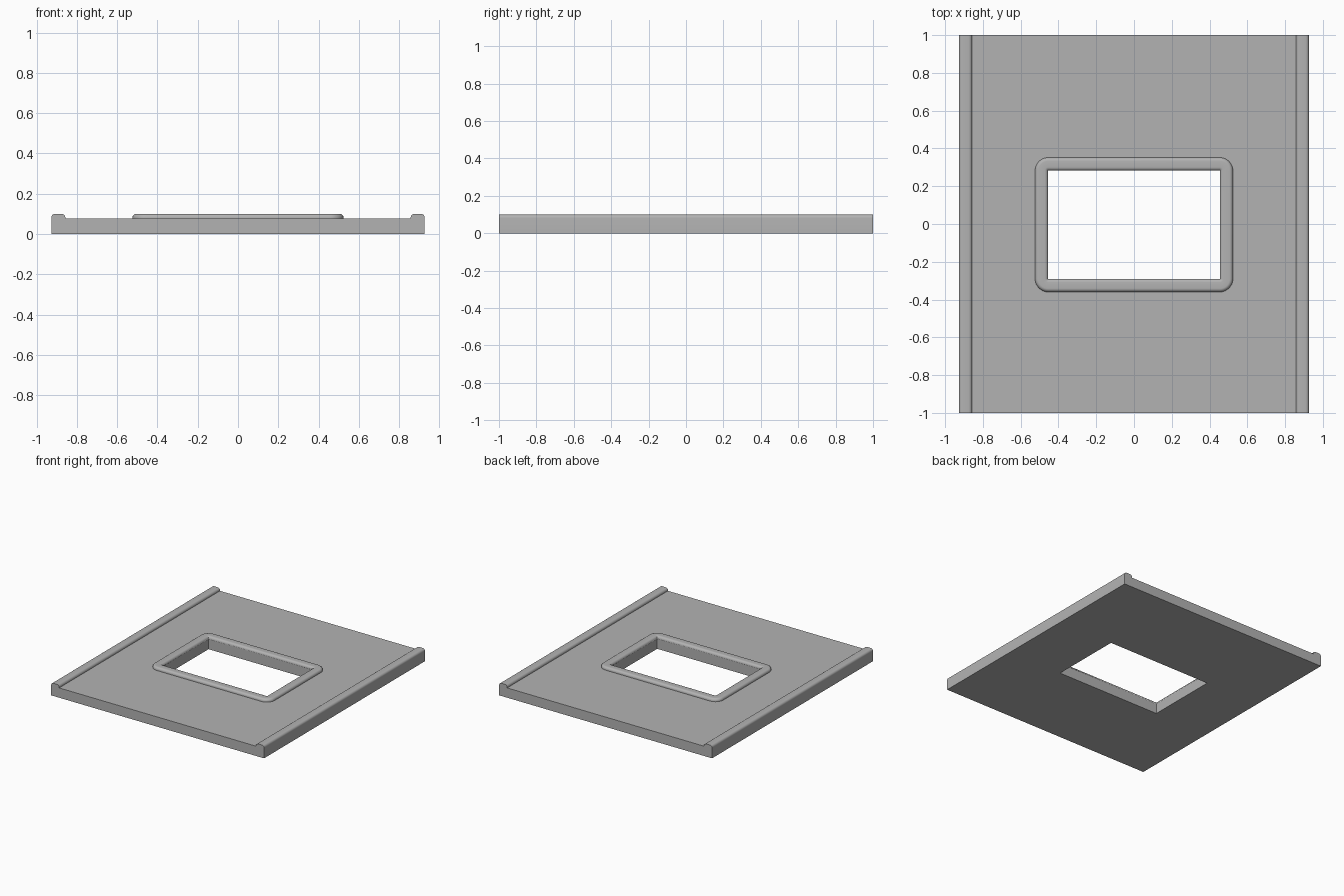
import bpy, bmesh, math

if "Cube" in bpy.data.objects:
    bpy.data.objects.remove(bpy.data.objects["Cube"])

W, L = 0.927, 1.0            # half width, half length
PLATE, TOP = 0.077, 0.1      # plate and rim heights
RIM, R = 0.07, 0.019         # rim width and edge rounding
HX, HY, HC = 0.454, 0.286, -0.004  # window half sizes and y centre

grey = bpy.data.materials.new("light grey")
grey.diffuse_color = (0.45, 0.45, 0.45, 1)
grey.use_nodes = True
grey.node_tree.nodes["Principled BSDF"].inputs["Base Color"].default_value = grey.diffuse_color


def make(name, bm):
    bmesh.ops.recalc_face_normals(bm, faces=bm.faces)
    me = bpy.data.meshes.new(name)
    bm.to_mesh(me)
    bm.free()
    me.materials.append(grey)
    ob = bpy.data.objects.new(name, me)
    bpy.context.collection.objects.link(ob)
    return ob


def smooth(ob):
    bpy.ops.object.select_all(action='DESELECT')
    ob.select_set(True)
    bpy.context.view_layer.objects.active = ob
    bpy.ops.object.shade_smooth_by_angle(angle=math.radians(35))


# rounded rim profile: (distance from one edge, height), going across
def rim_profile(n=6):
    pts = [(0, PLATE)]
    for cx, a0 in ((R, math.pi), (RIM - R, math.pi / 2)):
        for i in range(n + 1):
            a = a0 - math.pi / 2 * i / n
            pts.append((cx + R * math.cos(a), TOP - R + R * math.sin(a)))
    return pts + [(RIM, PLATE)]


# base plate with raised side rims, extruded front to back
half = [(W, 0)] + [(W - d, z) for d, z in rim_profile()[1:]]
section = half + [(-x, z) for x, z in reversed(half)]
bm = bmesh.new()
face = bm.faces.new([bm.verts.new((x, -L, z)) for x, z in section])
ext = bmesh.ops.extrude_face_region(bm, geom=[face])
bmesh.ops.translate(bm, vec=(0, 2 * L, 0),
                    verts=[v for v in ext['geom'] if isinstance(v, bmesh.types.BMVert)])
plate = make("base_plate", bm)

# window opening cut through the plate
bm = bmesh.new()
bmesh.ops.create_cube(bm, size=1)
for v in bm.verts:
    v.co = (v.co.x * 2 * HX, v.co.y * 2 * HY + HC, v.co.z)
cutter = make("window_cutter", bm)
mod = plate.modifiers.new("window", 'BOOLEAN')
mod.object, mod.operation, mod.solver = cutter, 'DIFFERENCE', 'EXACT'
bpy.context.view_layer.objects.active = plate
plate.select_set(True)
bpy.ops.object.modifier_apply(modifier="window")
bpy.data.objects.remove(cutter)
smooth(plate)

# raised frame: sharp inner corners, rounded outer corners
bm = bmesh.new()
N = 8
rings = []
for d, z in rim_profile():
    ring = []
    for k, (sx, sy) in enumerate(((1, 1), (-1, 1), (-1, -1), (1, -1))):
        for i in range(N + 1):
            a = math.pi / 2 * (k + i / N)
            ring.append(bm.verts.new((sx * HX + d * math.cos(a),
                                      sy * HY + HC + d * math.sin(a), z)))
    rings.append(ring)
for a, b in zip(rings, rings[1:]):
    for i in range(len(a)):
        j = (i + 1) % len(a)
        bm.faces.new((a[i], a[j], b[j], b[i]))
bmesh.ops.remove_doubles(bm, verts=bm.verts, dist=1e-5)
smooth(make("window_frame", bm))
